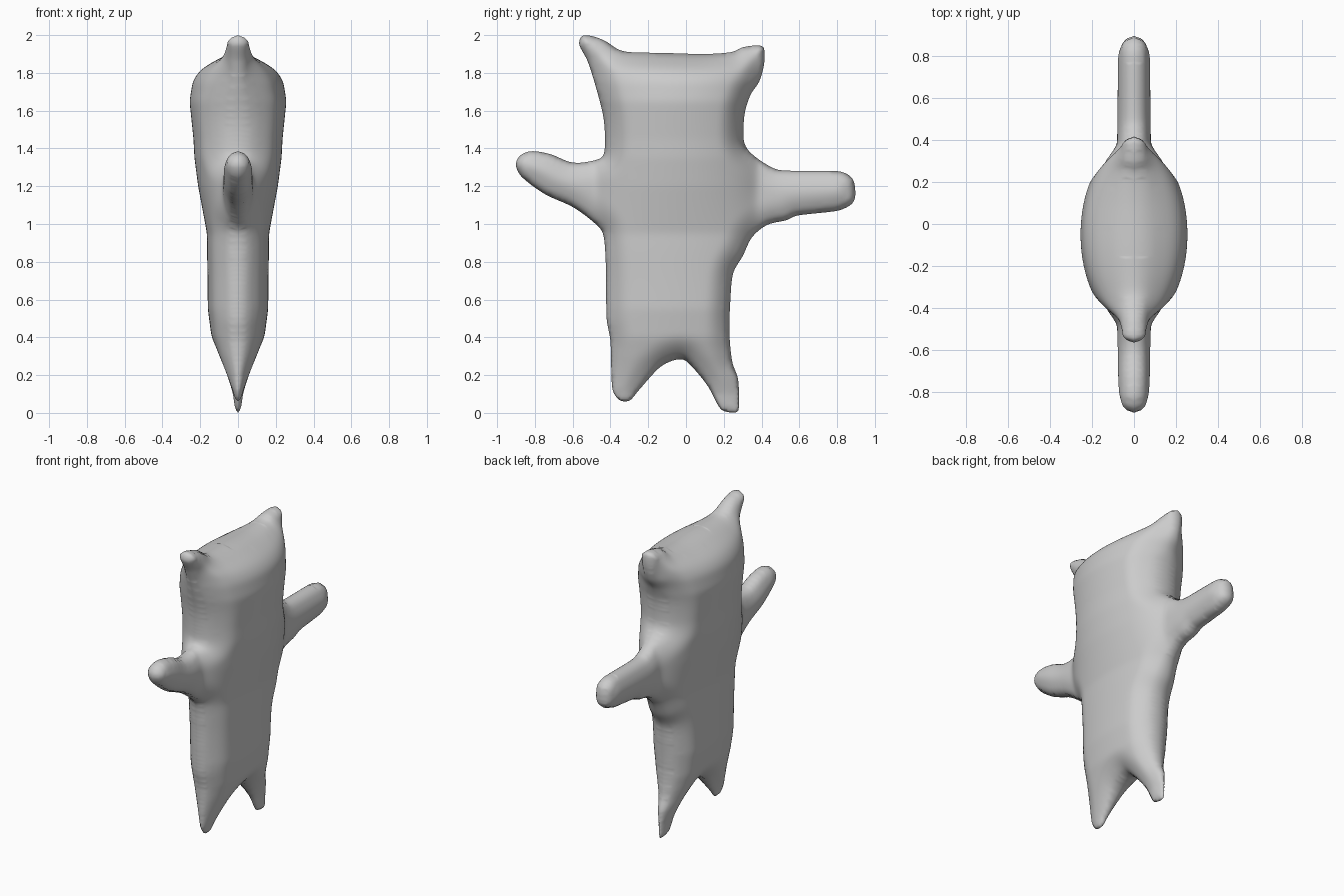
import bpy, bmesh, math
from mathutils import Vector, kdtree
from mathutils.geometry import delaunay_2d_cdt

if "Cube" in bpy.data.objects:
    bpy.data.objects.remove(bpy.data.objects["Cube"])

# Silhouette in the y-z plane, counter-clockwise
OUTLINE = [
    (-.06, .28), (0, .275), (.11, .15), (.17, .04), (.2, .01), (.27, .005), (.28, .06),
    (.275, .18), (.245, .27), (.23, .42), (.235, .6), (.25, .74), (.3, .83), (.35, .93),
    (.43, .995), (.53, 1.02), (.59, 1.045), (.8, 1.07), (.87, 1.1), (.895, 1.14),
    (.89, 1.22), (.86, 1.26), (.8, 1.28), (.5, 1.285), (.41, 1.325), (.33, 1.39),
    (.305, 1.45), (.31, 1.58), (.34, 1.68), (.39, 1.76), (.415, 1.86), (.41, 1.935),
    (.37, 1.945), (.3, 1.935), (.24, 1.91), (.1, 1.9), (-.1, 1.905), (-.3, 1.91),
    (-.36, 1.925), (-.43, 1.97), (-.5, 1.995), (-.55, 1.995), (-.565, 1.95), (-.52, 1.86),
    (-.47, 1.7), (-.435, 1.55), (-.43, 1.4), (-.45, 1.35), (-.55, 1.325), (-.62, 1.33),
    (-.72, 1.37), (-.82, 1.385), (-.88, 1.36), (-.9, 1.31), (-.87, 1.25), (-.75, 1.16),
    (-.6, 1.09), (-.49, 1.01), (-.44, .95), (-.425, .8), (-.42, .5), (-.4, .38),
    (-.39, .13), (-.355, .07), (-.3, .065), (-.25, .12), (-.14, .24)]
# Half thickness of the body (z, x)
DEPTH = [(0, .03), (.1, .04), (.2, .075), (.3, .11), (.4, .14), (.55, .16), (.95, .162),
         (1.2, .21), (1.35, .23), (1.45, .235), (1.65, .256), (1.75, .24), (1.83, .2),
         (1.9, .13), (2.0, .06)]
STEP = .0125
ROUND = .13


def smooth_outline(pts, spacing):
    """Closed Catmull-Rom curve through the points."""
    out, n = [], len(pts)
    for i in range(n):
        a, b, c, d = (Vector(pts[(i + k) % n]) for k in (-1, 0, 1, 2))
        m1, m2 = (c - a) * .5, (d - b) * .5
        # limit tangents so uneven spacing does not overshoot
        seg = (c - b).length
        m1 *= min(1, seg / max(m1.length, 1e-6))
        m2 *= min(1, seg / max(m2.length, 1e-6))
        steps = max(1, round(seg / spacing))
        for s in range(steps):
            t = s / steps
            out.append(b * (2*t**3 - 3*t*t + 1) + m1 * (t**3 - 2*t*t + t)
                       + c * (3*t*t - 2*t**3) + m2 * (t**3 - t*t))
    return out


def depth_at(z):
    for (z0, x0), (z1, x1) in zip(DEPTH, DEPTH[1:]):
        if z <= z1:
            return x0 + (x1 - x0) * (z - z0) / (z1 - z0)
    return DEPTH[-1][1]


def thickness(y, z, d):
    """Lens-shaped body blended with thin limbs, rounded off at the rim."""
    u = min(1, abs(y + .05) / .44)
    core = depth_at(z) * math.sqrt(max(0, 1 - u * u))
    s = min(1, max(0, (z - .4) / .5))
    limb = .08 * s * s * (3 - 2 * s)
    if z < .5:
        core = max(core, depth_at(z) * .6)
    rim = math.sqrt(1 - (1 - min(1, d / ROUND)) ** 2)
    return (core ** 4 + limb ** 4) ** .25 * rim


# Rim points and a lookup for distance to the rim
rim = smooth_outline(OUTLINE, STEP)
n = len(rim)
fine = smooth_outline(OUTLINE, .003)
tree = kdtree.KDTree(len(fine))
for i, p in enumerate(fine):
    tree.insert((p.x, p.y, 0), i)
tree.balance()

# Interior grid points
points = list(rim)
dist = [0.0] * n
for row in range(int(2 / STEP)):
    for col in range(int(1.84 / STEP)):
        p = Vector((-.92 + (col + .5 * (row % 2)) * STEP, row * STEP))
        q, i, d = tree.find((p.x, p.y, 0))
        tan = fine[(i + 1) % len(fine)] - fine[i - 1]
        side = tan.x * (p.y - q.y) - tan.y * (p.x - q.x)
        if side > 0 and d > .006:
            points.append(p)
            dist.append(d)

verts, _, faces, origin, _, _ = delaunay_2d_cdt(points, [], [list(range(n))], 1, 1e-5)

# Puffed figure: both halves share the rim
bm = bmesh.new()
halves = ([], [])
inner = []
for v, src in zip(verts, origin):
    d = dist[src[0]] if src else 0
    x = thickness(v.x, v.y, d) if d > 0 else 0
    first = bm.verts.new((x, v.x, v.y))
    second = bm.verts.new((-x, v.x, v.y)) if d > 0 else first
    halves[0].append(first)
    halves[1].append(second)
    if d > .04:
        inner += [first, second]
for f in faces:
    a = [halves[0][i] for i in f]
    b = [halves[1][i] for i in reversed(f)]
    if set(a) != set(b):
        bm.faces.new(a)
        bm.faces.new(b)
for _ in range(6):
    bmesh.ops.smooth_vert(bm, verts=inner, factor=.5, use_axis_x=True)
bmesh.ops.delete(bm, geom=[v for v in bm.verts if not v.link_faces], context='VERTS')
bmesh.ops.recalc_face_normals(bm, faces=bm.faces)
for f in bm.faces:
    f.smooth = True
mesh = bpy.data.meshes.new("plush_figure")
bm.to_mesh(mesh)
bm.free()
figure = bpy.data.objects.new("plush_figure", mesh)
bpy.context.collection.objects.link(figure)
